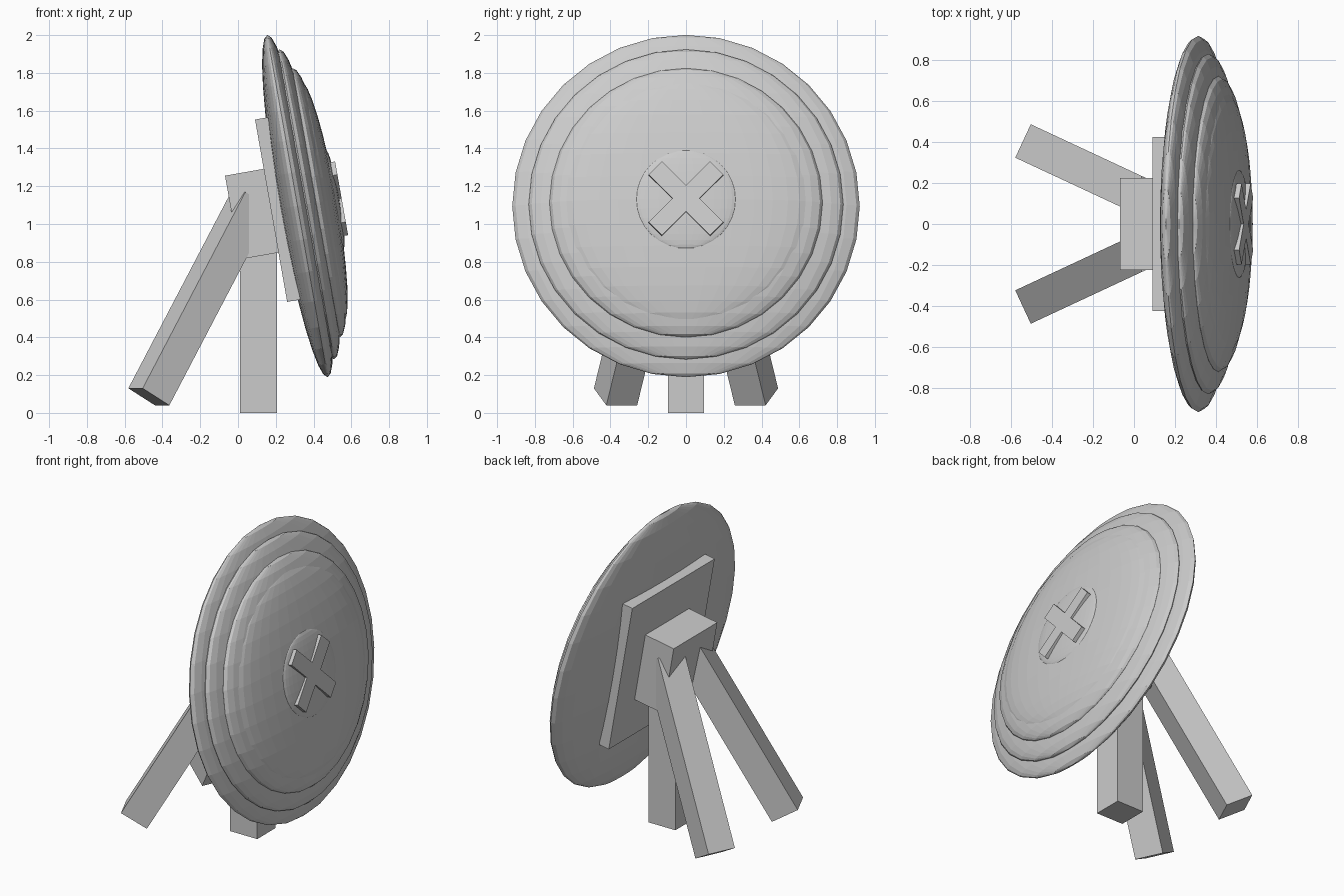
import bpy
import math
from mathutils import Matrix, Vector

if "Cube" in bpy.data.objects:
    bpy.data.objects.remove(bpy.data.objects["Cube"])

grey = bpy.data.materials.new("light grey")
grey.diffuse_color = (0.6, 0.6, 0.6, 1)
grey.use_nodes = True
grey.node_tree.nodes["Principled BSDF"].inputs["Base Color"].default_value = grey.diffuse_color

R, T = Matrix.Rotation, Matrix.Translation
# Tilted frame of the dish: local x is the facing axis
TILT = T((0.315, 0, 1.095)) @ R(math.radians(-10), 4, 'Y')


def finish(name, matrix):
    ob = bpy.context.object
    ob.name = name
    ob.data.transform(matrix)
    ob.data.materials.append(grey)
    return ob


def box(name, size, matrix):
    bpy.ops.mesh.primitive_cube_add(size=1)
    return finish(name, matrix @ Matrix.Diagonal((*size, 1)))


def lens(name, radius, depth, offset):
    bpy.ops.mesh.primitive_uv_sphere_add(segments=32, ring_count=16, radius=1)
    return finish(name, TILT @ T((offset, 0, 0)) @ Matrix.Diagonal((depth, radius, radius, 1)))


# Stacked flattened spheres of the shield
lens("shield_rim", 0.92, 0.10, 0.0)
lens("shield_middle", 0.833, 0.10, 0.05)
lens("shield_inner", 0.723, 0.10, 0.10)
lens("shield_centre", 0.65, 0.08, 0.13)
lens("boss", 0.265, 0.025, 0.20)

# Diagonal cross on the boss
for i, angle in enumerate((45, -45)):
    box(f"cross_bar_{i + 1}", (0.06, 0.10, 0.46),
        TILT @ T((0.207, 0, 0)) @ R(math.radians(angle), 4, 'X'))

# Back plate and bracket
box("back_plate", (0.07, 0.85, 0.98), TILT @ T((-0.107, 0, 0)))
box("bracket", (0.25, 0.45, 0.45), TILT @ T((-0.225, 0, 0)))

# Upright front leg
box("front_leg", (0.195, 0.19, 1.0), T((0.108, 0, 0.5)))

# Splayed rear legs
for side, name in ((1, "left"), (-1, "right")):
    box(f"rear_leg_{name}", (0.18, 0.18, 1.2),
        T((-0.472, side * 0.373, 0.085)) @ R(math.radians(-25 * side), 4, 'Z')
        @ R(math.radians(30), 4, 'Y') @ T((0, 0, 0.6)))
